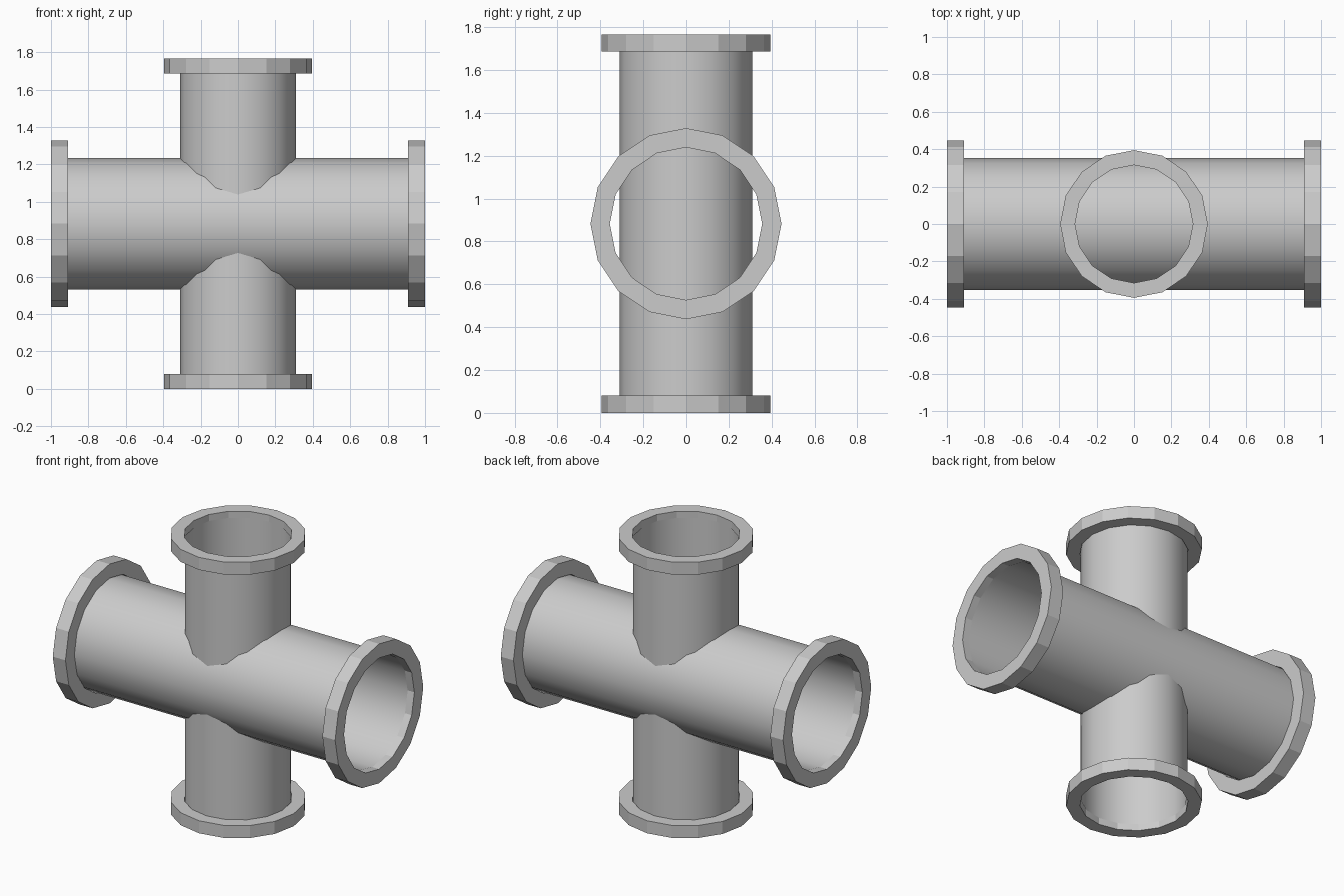
import bpy, bmesh, math
from mathutils import Matrix

if "Cube" in bpy.data.objects:
    bpy.data.objects.remove(bpy.data.objects["Cube"])

SIDES = 16
CZ = 0.883          # height of the cross centre
ALONG_X = Matrix.Rotation(math.pi / 2, 4, 'Y')
ALONG_Z = Matrix.Identity(4)


def lathe(name, profile, rot, closed, smooth):
    """Spin a (radius, height) profile around the axis given by rot."""
    bm = bmesh.new()
    rings = []
    for r, h in profile:
        rings.append([bm.verts.new((r * math.cos(2 * math.pi * i / SIDES),
                                    r * math.sin(2 * math.pi * i / SIDES), h))
                      for i in range(SIDES)])
    pairs = list(zip(rings, rings[1:]))
    if closed:
        pairs.append((rings[-1], rings[0]))
    for a, b in pairs:
        for i in range(SIDES):
            j = (i + 1) % SIDES
            bm.faces.new((a[i], a[j], b[j], b[i])).smooth = smooth
    if closed:
        bmesh.ops.recalc_face_normals(bm, faces=bm.faces)
    bm.transform(Matrix.Translation((0, 0, CZ)) @ rot)
    me = bpy.data.meshes.new(name)
    bm.to_mesh(me)
    bm.free()
    ob = bpy.data.objects.new(name, me)
    bpy.context.collection.objects.link(ob)
    return ob


def pipe(name, rot, half, radius, hole, rim, thick):
    # open, smooth tube ending halfway inside each flange
    end = half - thick / 2
    lathe(name + "_pipe", [(radius, -end), (radius, end)], rot, False, True)
    # flat-faced flange ring at both ends
    for label, s in (("start", -1), ("end", 1)):
        a, b = s * (half - thick), s * half
        lathe(f"{name}_flange_{label}",
              [(hole, a), (rim, a), (rim, b), (hole, b)], rot, True, False)


# wide horizontal run and narrower vertical run crossing it
pipe("horizontal", ALONG_X, 1.0, 0.352, 0.356, 0.446, 0.09)
pipe("vertical", ALONG_Z, CZ, 0.311, 0.315, 0.395, 0.08)
